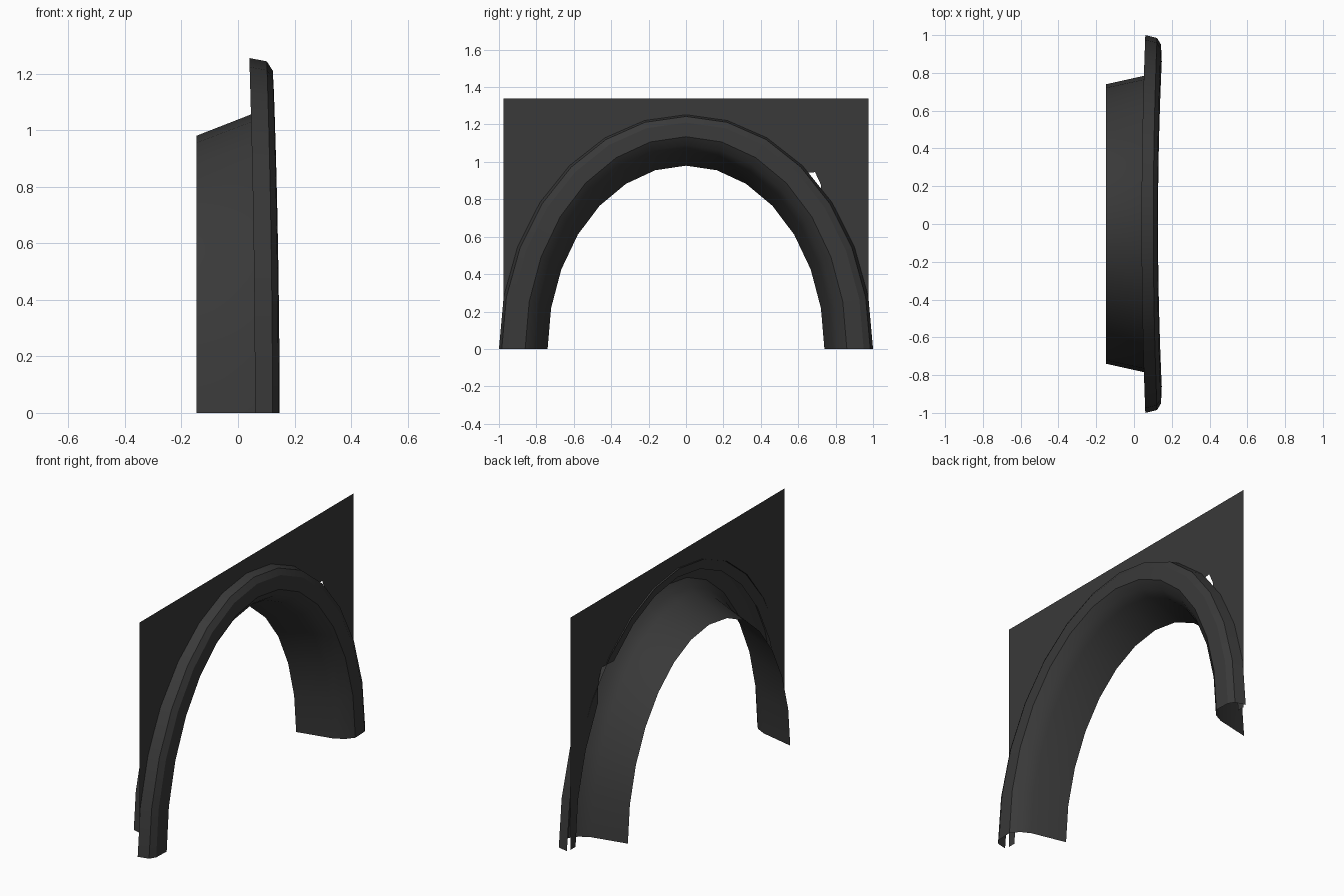
import bpy, bmesh, math

if "Cube" in bpy.data.objects:
    bpy.data.objects.remove(bpy.data.objects["Cube"])

mat = bpy.data.materials.new("charcoal plastic")
mat.diffuse_color = (0.041, 0.041, 0.041, 1)
mat.use_nodes = True
mat.node_tree.nodes["Principled BSDF"].inputs["Base Color"].default_value = mat.diffuse_color

SEG = 14  # facets around the half-ellipse


def arch(ry, rz):
    """Half-ellipse points (y, z) from the +y foot to the -y foot."""
    return [(ry * math.cos(math.pi * i / SEG), rz * math.sin(math.pi * i / SEG))
            for i in range(SEG + 1)]


def add_object(name, bm):
    mesh = bpy.data.meshes.new(name)
    bm.to_mesh(mesh)
    bm.free()
    mesh.materials.append(mat)
    obj = bpy.data.objects.new(name, mesh)
    bpy.context.collection.objects.link(obj)
    return obj


def sweep(name, section):
    """Skin over half-ellipses: each entry is x, y radius, height, lean at the top."""
    bm = bmesh.new()
    rows = []
    for x, ry, rz, lean in section:
        rows.append([bm.verts.new((x - lean * (z / rz) ** 2, y, z)) for y, z in arch(ry, rz)])
    for a, b in zip(rows, rows[1:]):
        for i in range(SEG):
            bm.faces.new((a[i], b[i], b[i + 1], a[i + 1]))
    obj = add_object(name, bm)
    bpy.context.view_layer.objects.active = obj
    obj.select_set(True)
    bpy.ops.object.shade_smooth_by_angle(angle=math.radians(27))
    obj.select_set(False)
    return obj


# Arch liner and flared rim: one open shell, hollow at the back of the rim
sweep("arch_flare", [
    (-0.147, 0.74, 0.98, 0.0),
    (0.055, 0.785, 1.057, 0.005),
    (0.112, 0.815, 1.09, 0.015),
    (0.147, 0.86, 1.135, 0.02),
    (0.143, 0.95, 1.21, 0.02),
    (0.122, 0.985, 1.243, 0.02),
    (0.06, 1.0, 1.255, 0.02),
])

# Flat side panel with the arch cut out of it, as a strip from cut to rectangle
W, H, X = 0.975, 1.34, 0.054
cut = arch(0.93, 1.2)
cut.insert(4, (0.69, 0.945))  # small notch showing beside the rim
cut.insert(4, (W * 0.74, H * 0.655))  # point in line with the corner
bm = bmesh.new()
inner, outer = [], []
for y, z in cut:
    k = min(W / max(abs(y), 1e-6), H / max(z, 1e-6))  # push out to the rectangle
    inner.append(bm.verts.new((X, y, z)))
    outer.append(bm.verts.new((X, y * k, z * k)))
for i in range(len(cut) - 1):
    a, b, c, d = inner[i], outer[i], outer[i + 1], inner[i + 1]
    bm.faces.new((a, b, c, d))
# fill the corners where the strip turns from side to top
for s in (1, -1):
    corner = bm.verts.new((X, s * W, H))
    side = max((v for v in outer if abs(v.co.y - s * W) < 1e-5), key=lambda v: v.co.z)
    top = max((v for v in outer if abs(v.co.z - H) < 1e-5), key=lambda v: s * v.co.y)
    bm.faces.new((side, corner, top) if s > 0 else (top, corner, side))
add_object("side_panel", bm)
